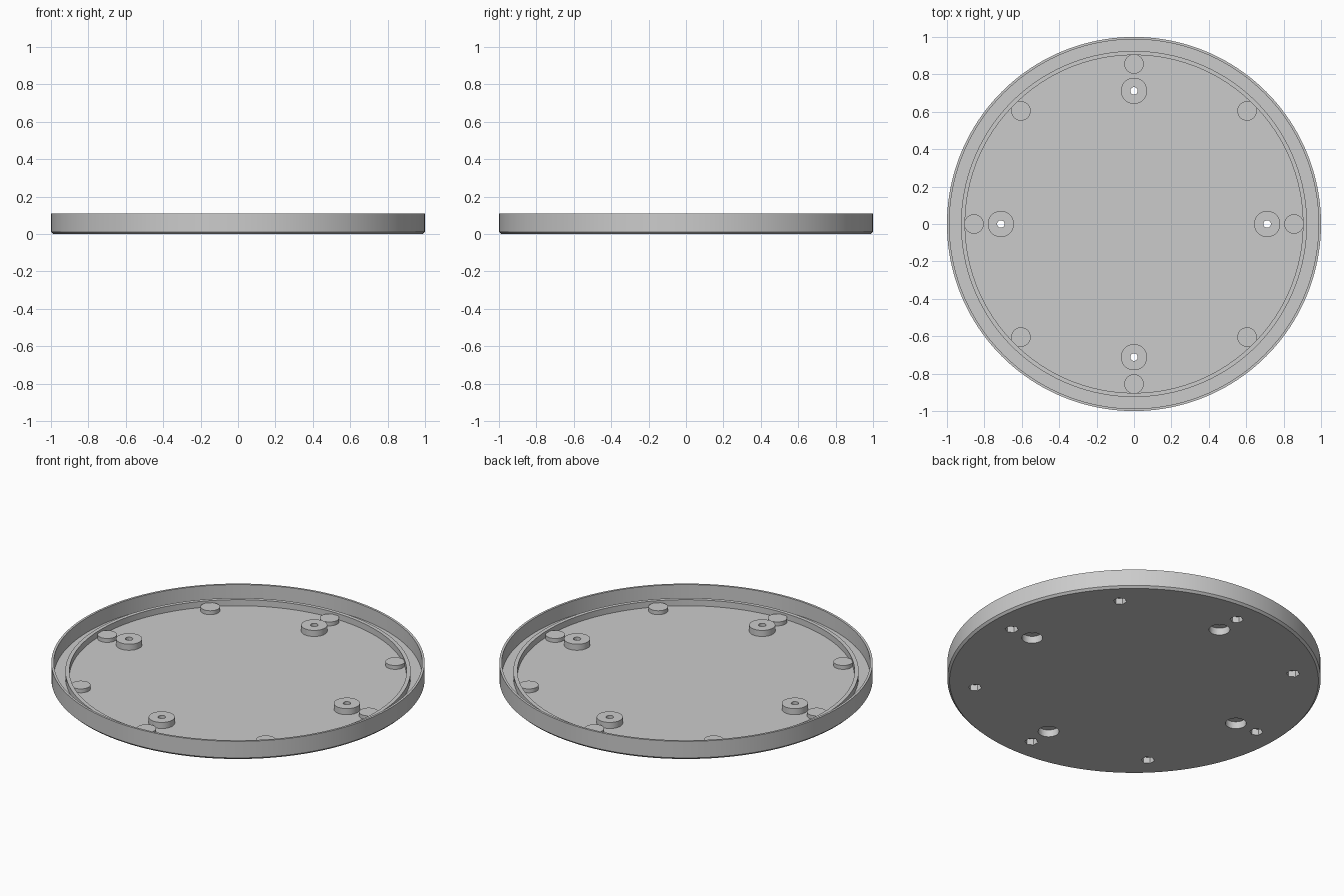
import bpy, bmesh, math
from mathutils import Matrix

cube = bpy.data.objects.get("Cube")
if cube:
    bpy.data.objects.remove(cube, do_unlink=True)

grey = bpy.data.materials.new("light grey plastic")
grey.use_nodes = True
grey.diffuse_color = (0.6, 0.6, 0.6, 1)
grey.node_tree.nodes["Principled BSDF"].inputs["Base Color"].default_value = (0.6, 0.6, 0.6, 1)

FLOOR, RIDGE_TOP, PEG_TOP = 0.024, 0.06, 0.047


def finish(name, bm):
    bmesh.ops.recalc_face_normals(bm, faces=bm.faces)
    mesh = bpy.data.meshes.new(name)
    bm.to_mesh(mesh)
    bm.free()
    mesh.materials.append(grey)
    obj = bpy.data.objects.new(name, mesh)
    bpy.context.collection.objects.link(obj)
    return obj


def lathe(name, profile, steps=160):
    """Spin an open profile, ending on the axis, into a closed solid."""
    bm = bmesh.new()
    verts = [bm.verts.new((r, 0, z)) for r, z in profile]
    edges = [bm.edges.new(pair) for pair in zip(verts, verts[1:])]
    bmesh.ops.spin(bm, geom=verts + edges, cent=(0, 0, 0), axis=(0, 0, 1),
                   angle=math.tau, steps=steps, use_duplicate=False)
    bmesh.ops.remove_doubles(bm, verts=bm.verts, dist=1e-5)
    return finish(name, bm)


def cylinders(name, count, ring, radius, bottom, top, sides):
    """Equal upright cylinders spaced evenly around a ring."""
    bm = bmesh.new()
    for i in range(count):
        a = math.tau * i / count
        place = Matrix.Translation((ring * math.cos(a), ring * math.sin(a), (bottom + top) / 2))
        bmesh.ops.create_cone(bm, cap_ends=True, segments=sides, radius1=radius,
                              radius2=radius, depth=top - bottom, matrix=place)
    return finish(name, bm)


# Shallow tray: chamfered base, thin outer wall, groove and low inner ridge
tray = lathe("tray", [
    (0, 0), (0.988, 0), (1, 0.012), (1, 0.11), (0.987, 0.11), (0.987, FLOOR),
    (0.925, FLOOR), (0.925, RIDGE_TOP), (0.903, RIDGE_TOP), (0.903, FLOOR), (0, FLOOR)])

# Screw bosses and the smaller pegs along the ridge
bosses = cylinders("screw_bosses", 4, 0.712, 0.07, 0.012, RIDGE_TOP, 48)
pegs = cylinders("nut_pegs", 8, 0.855, 0.052, 0.012, PEG_TOP, 40)

# Recesses cut from underneath, and the screw holes through the bosses
counterbore = cylinders("counterbore_cutter", 4, 0.712, 0.056, -0.1, 0.042, 40)
screw_hole = cylinders("screw_hole_cutter", 4, 0.712, 0.02, -0.1, 0.2, 24)
nut_pocket = cylinders("nut_pocket_cutter", 8, 0.855, 0.036, -0.1, 0.035, 6)
cuts = {tray: [counterbore, nut_pocket], bosses: [counterbore, screw_hole], pegs: [nut_pocket]}

for obj, cutters in cuts.items():
    bpy.ops.object.select_all(action="DESELECT")
    obj.select_set(True)
    bpy.context.view_layer.objects.active = obj
    for cutter in cutters:
        mod = obj.modifiers.new("cut", "BOOLEAN")
        mod.operation = "DIFFERENCE"
        mod.solver = "EXACT"
        mod.object = cutter
        bpy.ops.object.modifier_apply(modifier=mod.name)
    bpy.ops.object.shade_smooth_by_angle(angle=math.radians(30))

for cutter in (counterbore, screw_hole, nut_pocket):
    bpy.data.objects.remove(cutter, do_unlink=True)
